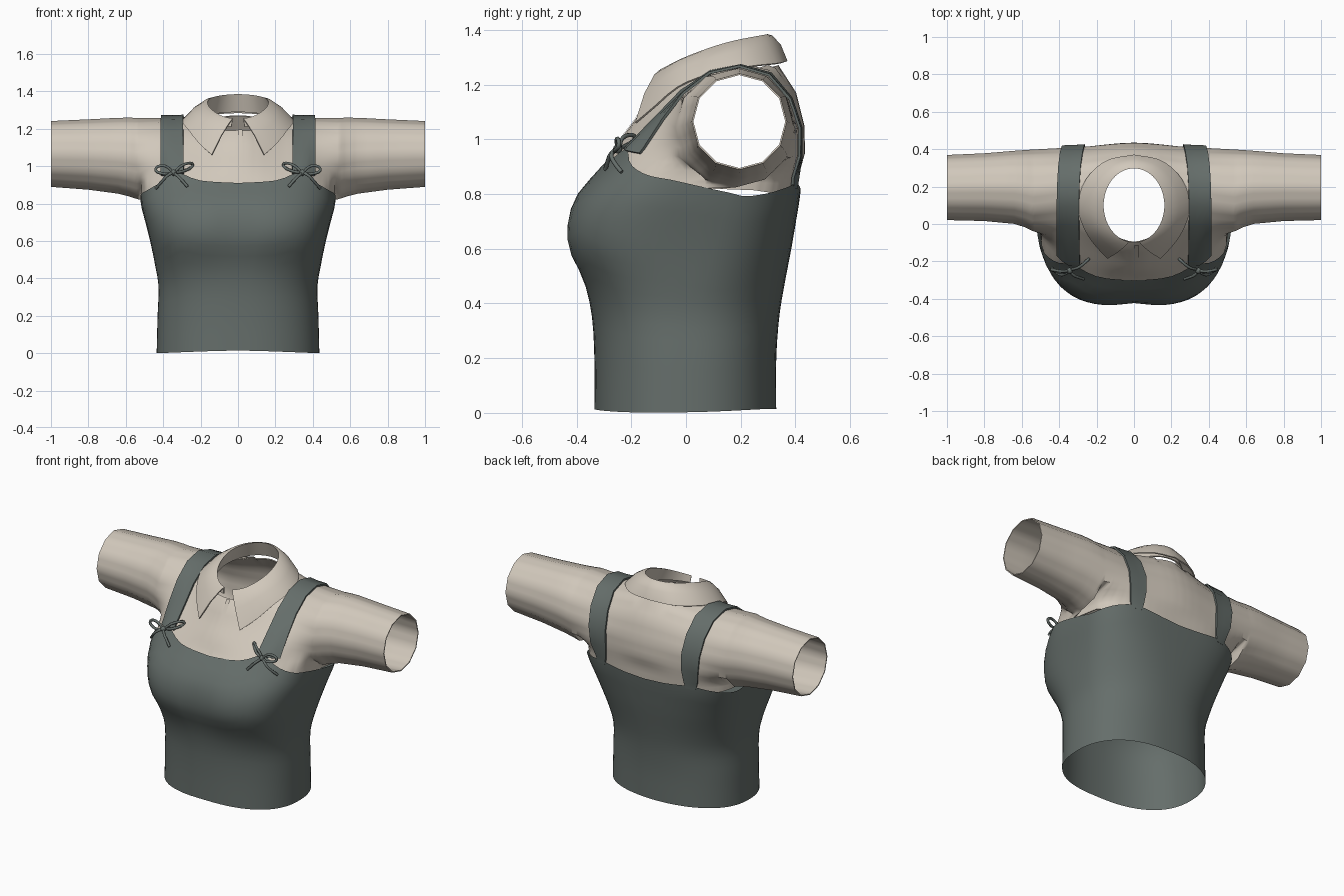
import bpy, bmesh, math
from mathutils import Vector

if "Cube" in bpy.data.objects:
    bpy.data.objects.remove(bpy.data.objects["Cube"])


def material(name, rgb):
    m = bpy.data.materials.new(name)
    m.diffuse_color = (*rgb, 1)
    m.use_nodes = True
    m.node_tree.nodes["Principled BSDF"].inputs["Base Color"].default_value = m.diffuse_color
    return m


CREAM = material("cream cotton", (0.64, 0.58, 0.50))
SLATE = material("slate cloth", (0.13, 0.155, 0.145))


def table(rows, t):
    """Smooth lookup: first column is the key, the rest are values."""
    if t <= rows[0][0]:
        return list(rows[0][1:])
    if t >= rows[-1][0]:
        return list(rows[-1][1:])
    i = next(i for i in range(len(rows) - 1) if t <= rows[i + 1][0])
    a, b = rows[i], rows[i + 1]
    p, n = rows[max(i - 1, 0)], rows[min(i + 2, len(rows) - 1)]
    h = b[0] - a[0]
    u = (t - a[0]) / h
    out = []
    for k in range(1, len(a)):
        ma = (b[k] - p[k]) / (b[0] - p[0]) * h
        mb = (n[k] - a[k]) / (n[0] - a[0]) * h
        out.append((2*u**3 - 3*u**2 + 1) * a[k] + (u**3 - 2*u**2 + u) * ma
                   + (3*u**2 - 2*u**3) * b[k] + (u**3 - u**2) * mb)
    return out


def finish(ob, mat, thick=0):
    ob.data.materials.append(mat)
    bpy.ops.object.select_all(action='DESELECT')
    ob.select_set(True)
    bpy.context.view_layer.objects.active = ob
    if thick:
        s = ob.modifiers.new("thickness", 'SOLIDIFY')
        s.thickness, s.offset = thick, 0
        bpy.ops.object.modifier_apply(modifier=s.name)
    bpy.ops.object.shade_smooth_by_angle(angle=math.radians(50))


def sheet(name, rows, mat, closed=False, thick=0, edit=None):
    """Skin a grid of points, optionally closed around each row."""
    n = len(rows[0])
    faces = []
    for r in range(len(rows) - 1):
        for c in range(n if closed else n - 1):
            d = (c + 1) % n
            faces.append((r*n + c, r*n + d, (r+1)*n + d, (r+1)*n + c))
    me = bpy.data.meshes.new(name)
    me.from_pydata([p for r in rows for p in r], [], faces)
    bm = bmesh.new()
    bm.from_mesh(me)
    if edit:
        edit(bm)
    bmesh.ops.remove_doubles(bm, verts=bm.verts, dist=0.0005)
    bmesh.ops.recalc_face_normals(bm, faces=bm.faces)
    bm.to_mesh(me)
    bm.free()
    ob = bpy.data.objects.new(name, me)
    bpy.context.collection.objects.link(ob)
    finish(ob, mat, thick)
    return ob


# Torso: z, half width, front y, back y, front and back roundness, centre y
TORSO = [(0, .435, -.335, .33, 2.3, 2.3, 0), (.2, .43, -.335, .33, 2.3, 2.3, 0),
         (.36, .425, -.345, .342, 2.4, 2.3, 0), (.48, .445, -.375, .362, 2.7, 2.4, .02),
         (.6, .47, -.434, .385, 3, 2.7, .04), (.7, .495, -.438, .402, 3, 3, .06),
         (.8, .52, -.40, .418, 2.8, 3.4, .07), (.9, .525, -.31, .425, 2.6, 3.5, .07),
         (.97, .525, -.255, .43, 2.6, 3.5, .07)]


def torso_point(phi, side, z):
    """phi runs from 0 at the front to pi at the back."""
    w, yf, yb, nf, nb, c = table(TORSO, z)
    co, si = math.cos(phi), math.sin(phi)
    n, d = (nf, yf - c) if co > 0 else (nb, yb - c)
    x = w * abs(si) ** (2 / n)
    y = c + d * abs(co) ** (2 / n)
    if co > 0:  # shallow dip between the bust
        y += .018 * math.exp(-(x / .1) ** 2) * math.exp(-((z - .66) / .13) ** 2)
    return (side * x, y, z)


def torso_y(x, z, front):
    w, yf, yb, nf, nb, c = table(TORSO, z)
    n, d = (nf, yf - c + .014) if front else (nb, yb - c - .014)
    return c + d * max(0, 1 - (x / (w - .014)) ** n) ** (1 / n)


# Bodice with a shaped neckline
EDGE = [(0, .91), (18, .925), (33, .965), (48, .91), (65, .87), (83, .845),
        (100, .795), (116, .80), (140, .825), (157, .838), (180, .81)]
COLS, ROWS = 64, 16
bodice = []
for r in range(ROWS + 1):
    ring = []
    for c in range(COLS):
        a = 2 * math.pi * c / COLS
        phi, side = (a, 1) if a <= math.pi else (2 * math.pi - a, -1)
        top = table(EDGE, math.degrees(phi))[0]
        hem = .008 + .007 * math.cos(2 * phi + .6)
        ring.append(torso_point(phi, side, hem + (top - hem) * r / ROWS))
    bodice.append(ring)
sheet("bodice", bodice, SLATE, closed=True)

# Shirt: slices across x, each running from the front hem over the shoulder to the back
MIDDLE = [(-.36, .79), (-.29, .91), (-.24, .995), (-.18, 1.075), (-.11, 1.19), (.05, 1.26),
          (.2, 1.29), (.335, 1.27), (.40, 1.17), (.43, 1.05), (.432, .95), (.42, .87), (.4, .78)]
SHOULDER = [(-.3, .79), (-.24, .89), (-.20, .965), (-.09, 1.075), (0, 1.165), (.1, 1.235),
            (.2, 1.255), (.3, 1.225), (.37, 1.14), (.405, 1.04), (.405, .94), (.4, .86), (.38, .78)]
# Sleeve: x, centre y, centre z, radius y, radius z
SLEEVE = [(.54, .18, 1.041, .215, .214), (.62, .195, 1.054, .195, .202),
          (.8, .197, 1.062, .178, .185), (1, .195, 1.065, .171, .173)]
ARM = SLEEVE[0][0]


def sleeve_ring(x):
    cy, cz, ry, rz = table(SLEEVE, x)
    return [(cy - ry * math.sin(math.pi * k / 6), cz - rz * math.cos(math.pi * k / 6))
            for k in range(13)]


def mix(a, b, t):
    return [(p[0] + (q[0] - p[0]) * t, p[1] + (q[1] - p[1]) * t) for p, q in zip(a, b)]


def section(x):
    x = abs(x)
    if x >= ARM:
        return sleeve_ring(x)
    if x <= .36:
        u = x / .36
        s = mix(MIDDLE, SHOULDER, u * u * (3 - 2 * u))
    else:
        s = mix(SHOULDER, sleeve_ring(ARM), (x - .36) / (ARM - .36))
    for k in (0, 1, 11, 12):  # lower ends tuck inside the bodice
        s[k] = (torso_y(x, s[k][1], k < 2), s[k][1])
    return s


def cut_neck(bm):
    bmesh.ops.subdivide_edges(bm, edges=bm.edges[:], cuts=2, use_grid_fill=True)

    def radius(p):
        return math.hypot(p.x / .2, (p.y - .12) / .215)
    hole = [f for f in bm.faces if f.calc_center_median().z > 1.1
            and radius(f.calc_center_median()) < 1]
    rim = {v for f in hole for v in f.verts}
    bmesh.ops.delete(bm, geom=hole, context='FACES')
    for v in rim:
        if v.is_valid and v.is_boundary:
            k = radius(v.co)
            v.co.x /= k
            v.co.y = .12 + (v.co.y - .12) / k


half = [.06, .12, .18, .24, .30, .36, .42, .46, .49, .515, ARM, .58, .64, .8, 1]
stations = [-x for x in reversed(half)] + [0] + half
sheet("shirt", [[(x, y, z) for y, z in section(x)] for x in stations], CREAM,
      thick=.006, edit=cut_neck)


def on_shirt(x, k, lift):
    s = section(x)
    i = min(int(k), 11)
    a, b = Vector(s[i]), Vector(s[i + 1])
    t = Vector(s[min(i + 2, 12)]) - Vector(s[i]) if k > i else b - Vector(s[max(i - 1, 0)])
    t.normalize()
    p = a.lerp(b, k - i) + Vector((-t.y, t.x)) * lift
    return (x, p.x, p.y)


# Button placket
sheet("placket", [[on_shirt(x, k / 2, .006) for x in (0, .012, .024)] for k in range(2, 9)], CREAM)

# Collar: inner stand, fold line and the turned-down leaf
FOLD = [(-.1, 1.25), (0, 1.30), (.15, 1.352), (.3, 1.382)]
LEAF = [(0, 0, .368, 1.285), (.2, .15, .335, 1.277), (.4, .26, .23, 1.265), (.6, .296, .09, 1.238),
        (.78, .262, -.03, 1.19), (.9, .205, -.115, 1.118), (1, .14, -.183, 1.06)]
collar = [[], [], [], [], []]
for i in range(-18, 19):
    s, f = (1 if i >= 0 else -1), abs(i) / 18
    a = math.radians(170) * f
    y = .10 + .2 * math.cos(a)
    fold = Vector((s * .165 * math.sin(a), y, table(FOLD, y)[0]))
    stand = Vector((s * .2 * math.sin(a), .12 + .215 * math.cos(a), 1.25 + .04 * math.cos(a)))
    lx, ly, lz = table(LEAF, f)
    leaf = Vector((s * lx, ly, lz))
    out = Vector((s * math.sin(a), math.cos(a), 1)) * .01
    points = (stand, fold, fold.lerp(leaf, .12) + out * .6, fold.lerp(leaf, .5) + out, leaf)
    for row, p in zip(collar, points):
        row.append(p)
sheet("collar", collar, CREAM, thick=.007)

# Shoulder straps: position along the slice, centre x, half width
STRAP = [(1.8, .35, .06), (6, .352, .06), (9, .325, .06), (10.5, .315, .05), (11.5, .31, .03)]


def cord(name, pts, side, cyclic):
    cu = bpy.data.curves.new(name, 'CURVE')
    cu.dimensions = '3D'
    cu.bevel_depth, cu.bevel_resolution, cu.resolution_u = .008, 1, 4
    sp = cu.splines.new('NURBS')
    sp.points.add(len(pts) - 1)
    for q, (x, y, z) in zip(sp.points, pts):
        q.co = (side * (.345 + x), -.235 + y, .965 + z, 1)
    sp.use_cyclic_u, sp.use_endpoint_u, sp.order_u = cyclic, not cyclic, 3
    cu.use_fill_caps = True
    cu.materials.append(SLATE)
    bpy.context.collection.objects.link(bpy.data.objects.new(name, cu))


for side, tag in ((-1, "left"), (1, "right")):
    rows = []
    for k in [1.8] + list(range(2, 12)) + [11.5]:
        cx, hw = table(STRAP, k)
        rows.append([on_shirt(side * (cx + hw * j / 2), k, .012) for j in range(-2, 3)])
    sheet("strap_" + tag, rows, SLATE, thick=.01)

    # Tied bow: two loops, two tails and a knot
    cord("bow_inner_loop_" + tag, [(0, -.01, 0), (-.05, .0, .045), (-.10, .045, .055),
                                   (-.105, .05, .03), (-.05, .0, .005)], side, True)
    cord("bow_outer_loop_" + tag, [(0, -.015, 0), (.04, -.02, .04), (.09, -.01, .035),
                                   (.10, -.01, .005), (.04, -.03, -.01)], side, True)
    cord("bow_outer_tail_" + tag, [(0, -.015, 0), (.03, -.04, -.01), (.06, -.035, -.045),
                                   (.095, .0, -.085)], side, False)
    cord("bow_inner_tail_" + tag, [(0, -.015, 0), (-.02, -.04, -.015), (-.045, -.05, -.04),
                                   (-.075, -.06, -.075)], side, False)
    bpy.ops.mesh.primitive_uv_sphere_add(segments=10, ring_count=6, radius=.017,
                                         location=(side * .345, -.25, .965))
    knot = bpy.context.object
    knot.name = "bow_knot_" + tag
    finish(knot, SLATE)
